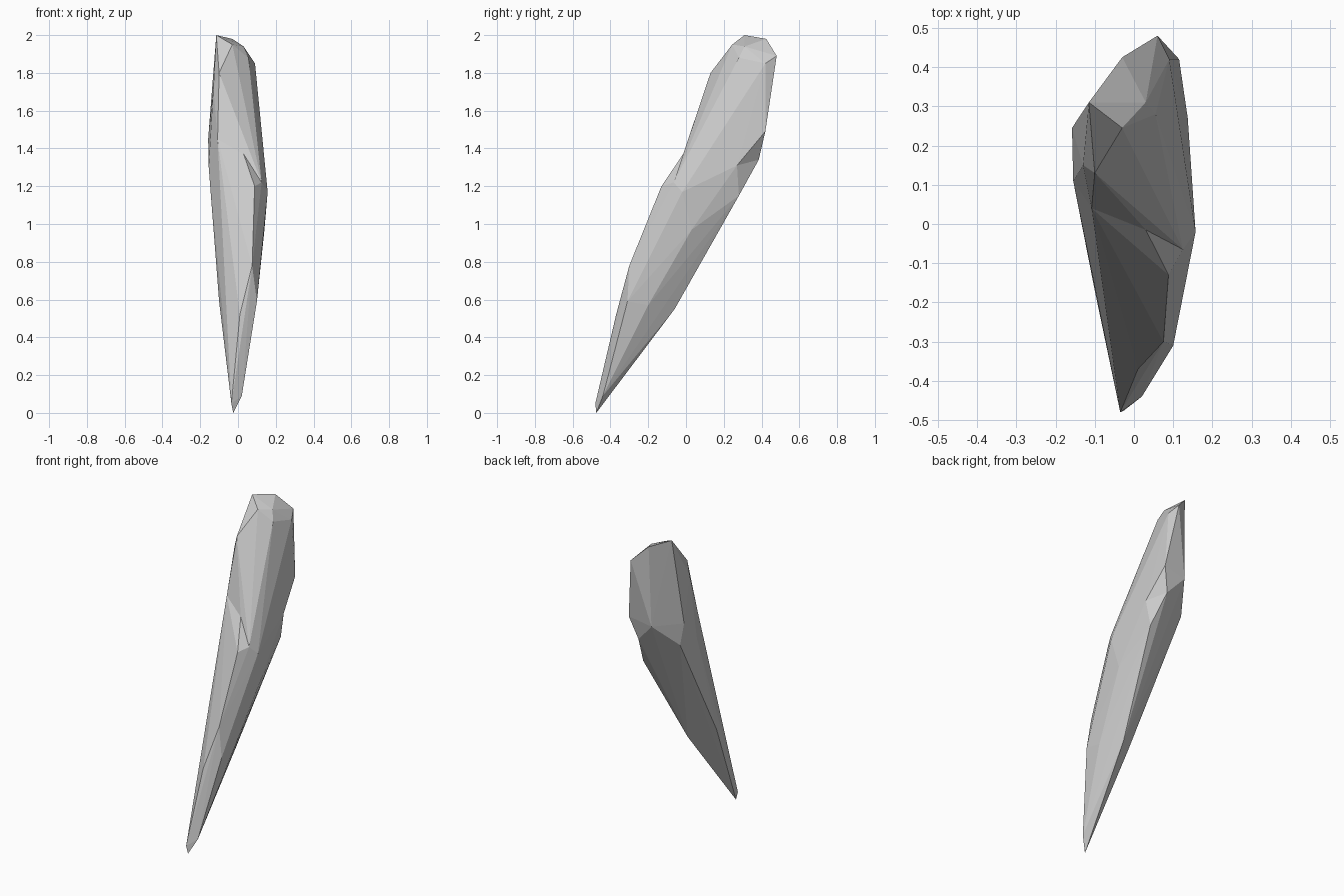
import bpy
import bmesh

default_cube = bpy.data.objects.get("Cube")
if default_cube:
    bpy.data.objects.remove(default_cube, do_unlink=True)

# Single plain stone colour
stone = bpy.data.materials.new("light_grey_stone")
stone.use_nodes = True
stone_colour = (0.6, 0.6, 0.6, 1)
stone.diffuse_color = stone_colour
stone.node_tree.nodes["Principled BSDF"].inputs["Base Color"].default_value = stone_colour


def hull_object(name, *corner_groups):
    """Make a flat-shaded convex chunk of rock from its corner points."""
    bm = bmesh.new()
    for group in corner_groups:
        for corner in group:
            bm.verts.new(corner)
    result = bmesh.ops.convex_hull(bm, input=bm.verts[:])
    loose = set(result["geom_interior"]) | set(result["geom_unused"])
    unused_verts = [item for item in loose if isinstance(item, bmesh.types.BMVert)]
    bmesh.ops.delete(bm, geom=unused_verts, context="VERTS")
    bmesh.ops.recalc_face_normals(bm, faces=bm.faces[:])
    mesh = bpy.data.meshes.new(name)
    bm.to_mesh(mesh)
    bm.free()
    mesh.materials.append(stone)
    rock = bpy.data.objects.new(name, mesh)
    bpy.context.collection.objects.link(rock)
    return rock


# Waist: the ring of corners where the two chunks meet
waist = [
    (.03, -.015, 1.37), (.125, -.065, 1.22), (.157, -.02, 1.17),
    (.137, .27, 1.31), (.07, .385, 1.34), (-.04, .41, 1.46),
    (-.158, .245, 1.45), (-.14, .26, 1.31), (-.155, .11, 1.3),
    (-.108, .04, 1.45),
]

# Blunt head: crown corners, then the shoulder below them
crown = [
    (-.115, .31, 2), (-.03, .245, 1.95), (.03, .31, 1.94),
    (-.03, .425, 1.98), (.06, .48, 1.89), (.09, .42, 1.85),
    (.055, .28, 1.88),
]
shoulder = [
    (-.1, .13, 1.8), (-.13, .15, 1.72), (.062, .12, 1.54),
    (.115, .42, 1.49),
]

# Tapering shaft: front ridge, right flank, back keel and left flank
front_ridge = [(.088, -.13, 1.2), (-.07, -.08, 1.16), (.075, -.3, .78), (.01, -.37, .52)]
right_flank = [(.1, -.31, .59), (.095, -.2, .57), (.117, -.12, .81), (.14, .03, .97)]
back_keel = [(.11, .28, 1.15), (.03, -.06, .55), (-.1, -.17, .59)]

# Pointed foot
foot = [(-.035, -.48, .05), (-.025, -.475, 0), (.02, -.44, .09)]

rock_spike = hull_object("rock_spike", waist, front_ridge, right_flank, back_keel, foot)
rock_head = hull_object("rock_head", waist, crown, shoulder)

# Fuse the head onto the shaft, keeping the notch at the waist
fuse = rock_spike.modifiers.new("fuse_head", "BOOLEAN")
fuse.operation = "UNION"
fuse.solver = "EXACT"
fuse.object = rock_head
bpy.context.view_layer.objects.active = rock_spike
rock_spike.select_set(True)
bpy.ops.object.modifier_apply(modifier=fuse.name)
bpy.data.objects.remove(rock_head, do_unlink=True)
